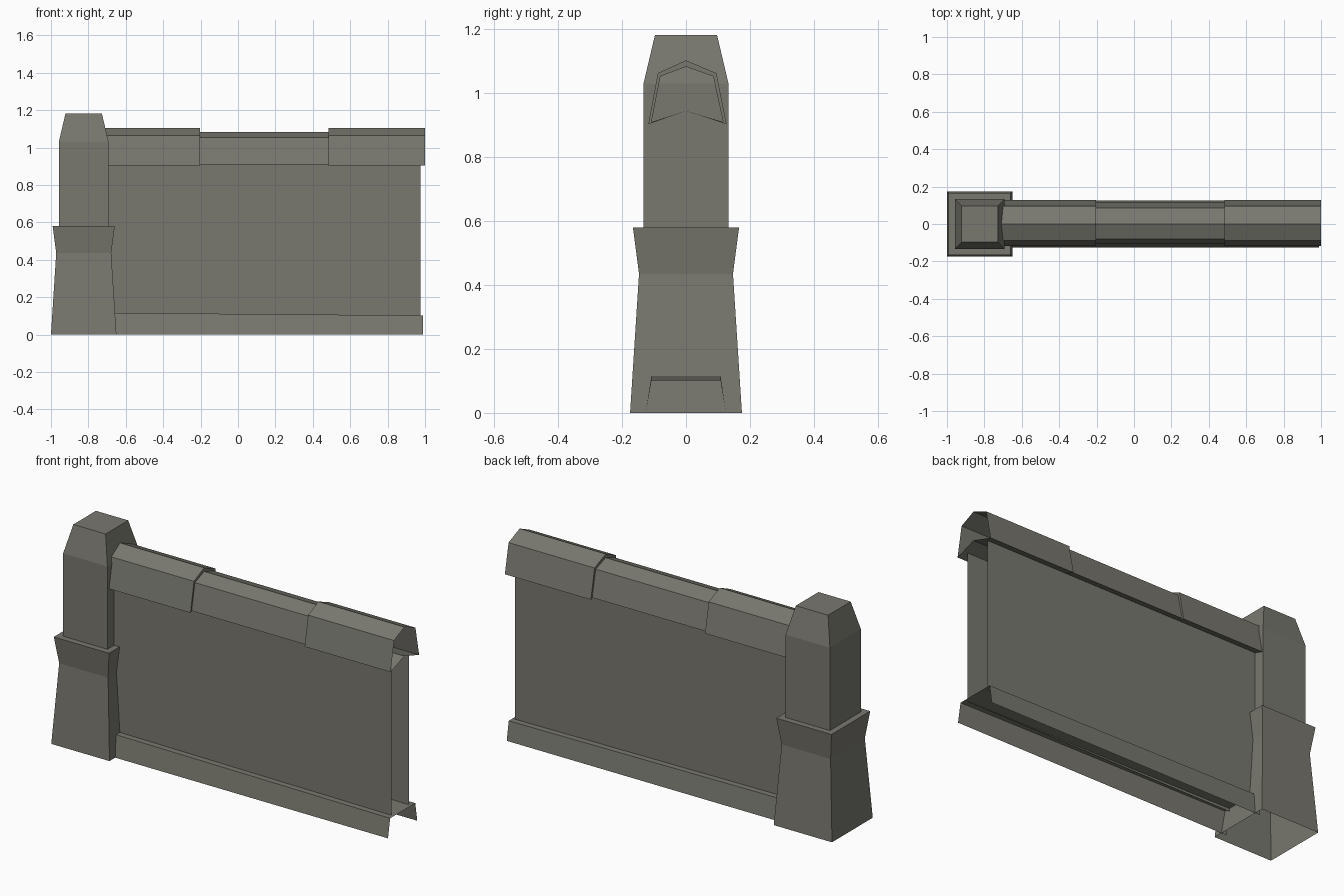
import bpy

if "Cube" in bpy.data.objects:
    bpy.data.objects.remove(bpy.data.objects["Cube"])

# One stone colour for everything
stone = bpy.data.materials.new("grey stone")
stone.diffuse_color = (0.19, 0.188, 0.16, 1)
stone.use_nodes = True
stone.node_tree.nodes["Principled BSDF"].inputs["Base Color"].default_value = stone.diffuse_color


def loft(name, sections, closed=True, cap_end=False):
    """Skin quads between successive sections (lists of 3D points)."""
    n = len(sections[0])
    verts = [p for s in sections for p in s]
    faces = []
    for k in range(len(sections) - 1):
        a, b = k * n, (k + 1) * n
        for i in range(n if closed else n - 1):
            j = (i + 1) % n
            faces.append((a + i, a + j, b + j, b + i))
    if cap_end:
        faces.append(tuple(range(len(verts) - n, len(verts))))
    mesh = bpy.data.meshes.new(name)
    mesh.from_pydata(verts, [], faces)
    mesh.materials.append(stone)
    obj = bpy.data.objects.new(name, mesh)
    bpy.context.collection.objects.link(obj)
    return obj


# Pillar: square rings (half width, height) from the flared foot to the tapered top
def square(h, z, cx=-0.825):
    return [(cx - h, -h, z), (cx + h, -h, z), (cx + h, h, z), (cx - h, h, z)]


loft("pillar", [square(h, z) for h, z in (
    (0.175, 0), (0.147, 0.435), (0.166, 0.58),
    (0.133, 0.58), (0.133, 1.03), (0.097, 1.183))], cap_end=True)

# Wall: front and back sheets, open at the free end
for name, y, heights in (("wall_front", -0.075, (0.10, 0.92)),
                         ("wall_back", 0.075, (0.92, 0.10))):
    loft(name, [[(x, y, z) for z in heights] for x in (0.975, -0.70)], closed=False)


# Plinth: open trough turned upside down, slightly lower at the free end
def plinth_section(x, top):
    return [(x, -0.126, 0), (x, -0.108, top), (x, 0.108, top), (x, 0.125, 0)]


loft("plinth", [plinth_section(0.99, 0.102), plinth_section(-0.68, 0.116)], closed=False)


# Coping: hollow ridged profile, with a slimmer middle stone
def coping_section(x, slim):
    if slim:
        pts = ((-0.108, 0.91), (-0.08, 1.053), (0, 1.083), (0.085, 1.053), (0.116, 0.91), (0, 0.945))
    else:
        pts = ((-0.118, 0.903), (-0.088, 1.063), (0, 1.103), (0.095, 1.063), (0.127, 0.903), (0, 0.945))
    return [(x, y, z) for y, z in pts]


loft("coping", [coping_section(x, slim) for x, slim in (
    (1.0, False), (0.483, False), (0.483, True),
    (-0.203, True), (-0.203, False), (-0.715, False))])
